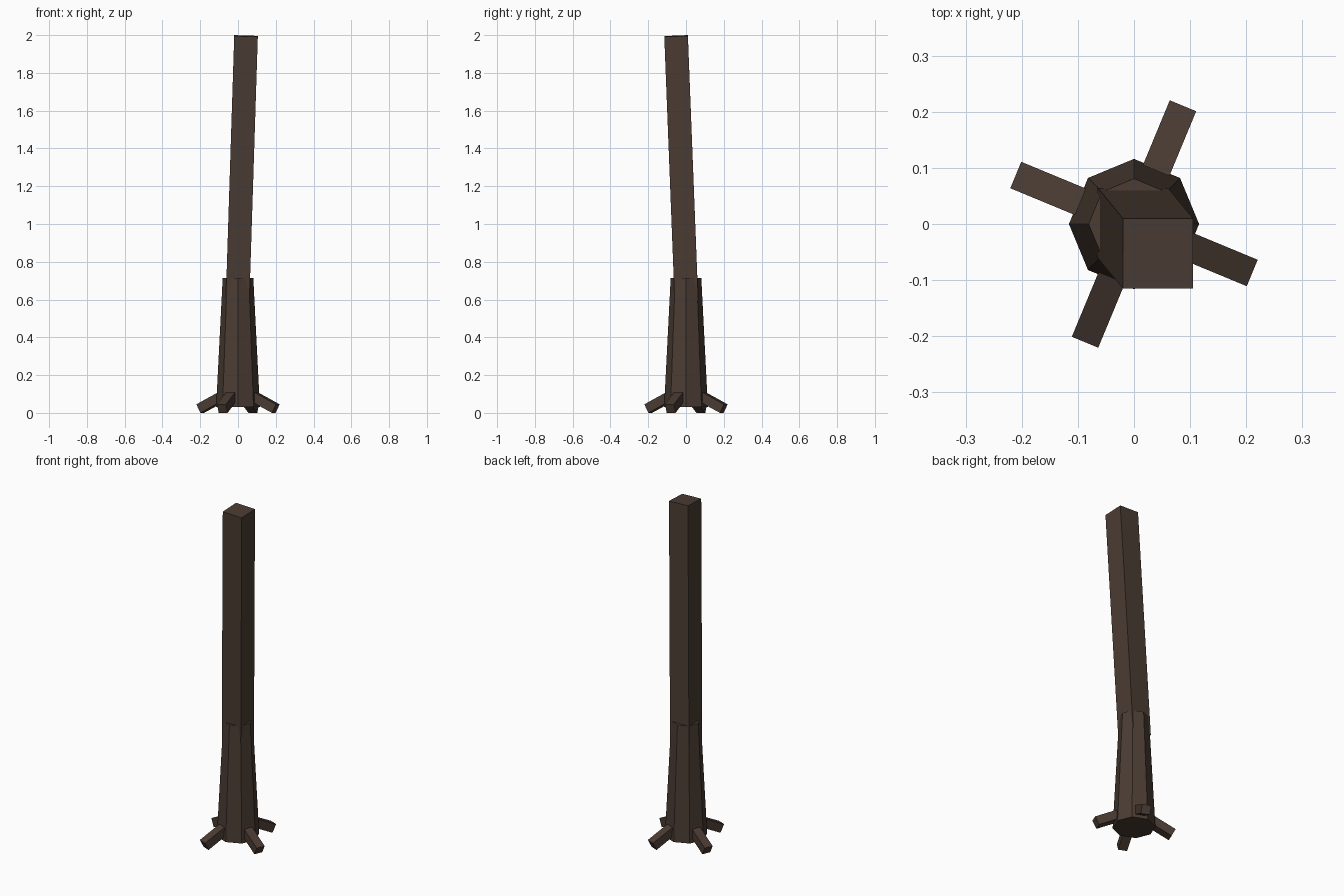
import bpy
import math
from mathutils import Matrix, Vector

if "Cube" in bpy.data.objects:
    bpy.data.objects.remove(bpy.data.objects["Cube"])

bark = bpy.data.materials.new("dark_bark")
bark.diffuse_color = (0.069, 0.045, 0.033, 1)
bark.use_nodes = True
bark.node_tree.nodes["Principled BSDF"].inputs["Base Color"].default_value = bark.diffuse_color


def box(name, size, matrix):
    bpy.ops.mesh.primitive_cube_add(size=1)
    ob = bpy.context.object
    ob.name = name
    ob.data.transform(matrix @ Matrix.Diagonal((*size, 1)))
    ob.data.materials.append(bark)
    return ob


# Tapered eight-sided lower trunk, vertices on the axes
bpy.ops.mesh.primitive_cone_add(vertices=8, radius1=0.116, radius2=0.081,
                                depth=0.685, location=(0, 0, 0.3725))
trunk = bpy.context.object
trunk.name = "lower_trunk"
trunk.data.materials.append(bark)

# Square upper trunk, leaning to the front right
tilt = Matrix.Rotation(0.032, 4, 'Y') @ Matrix.Rotation(0.039, 4, 'X')
length = 1.40
top = Vector((0.0425, -0.0525, 1.9955))
centre = top - tilt @ Vector((0, 0, length / 2))
box("upper_trunk", (0.125, 0.125, length), Matrix.Translation(centre) @ tilt)

# Four square roots sloping down and outwards
slope = math.radians(27)
root_len, root_w = 0.18, 0.051
tip = Vector((0.2165, 0, root_w / 2 * math.cos(slope)))
inward = Vector((-math.cos(slope), 0, math.sin(slope)))
for i in range(4):
    spin = Matrix.Rotation(math.radians(67.5 + 90 * i), 4, 'Z')
    place = Matrix.Translation(tip + inward * root_len / 2)
    box(f"root_{i + 1}", (root_len, root_w, root_w),
        spin @ place @ Matrix.Rotation(slope, 4, 'Y'))
